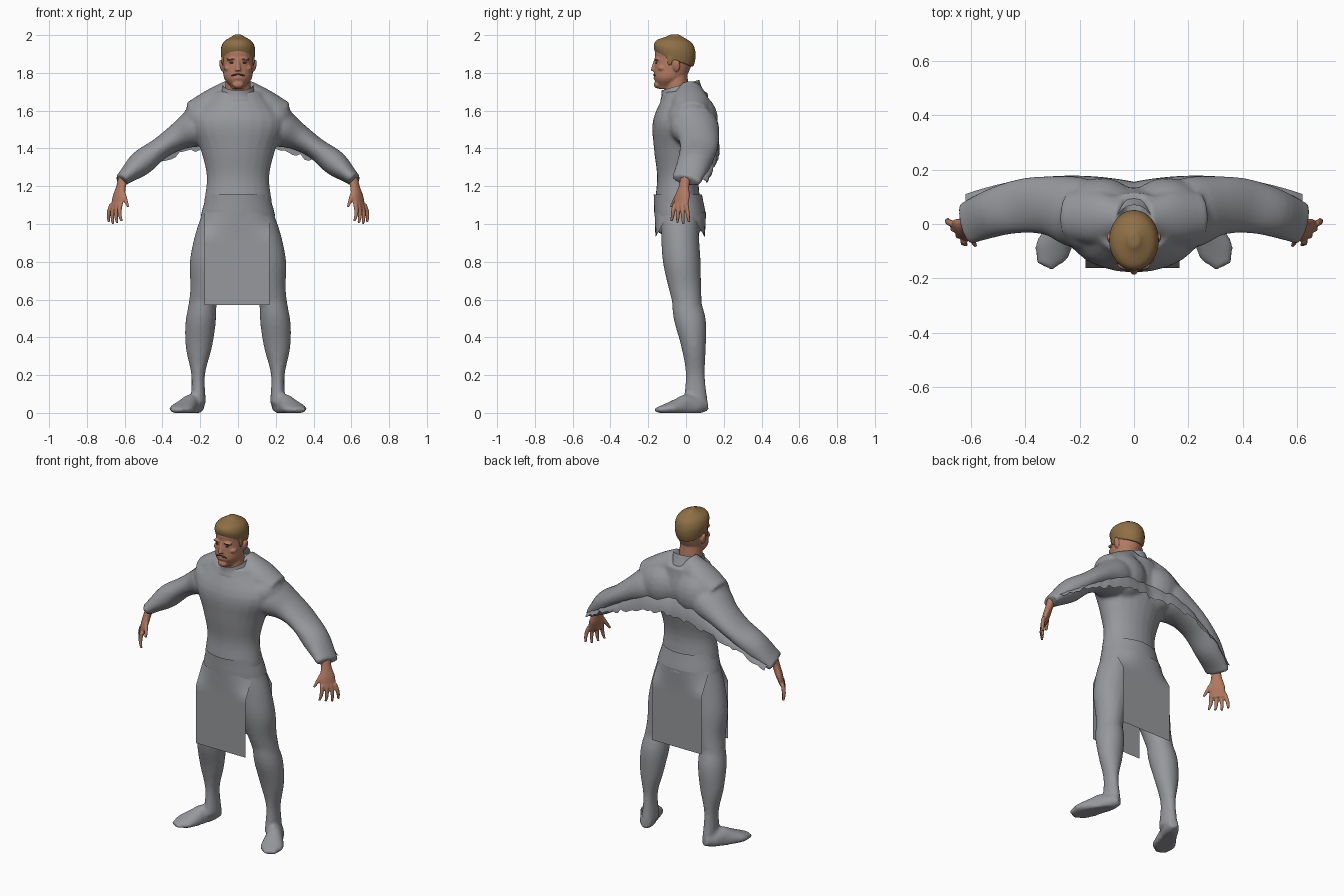
import bpy, bmesh, math, random
from mathutils import Vector, Matrix

random.seed(4)
if "Cube" in bpy.data.objects:
    bpy.data.objects.remove(bpy.data.objects["Cube"])
ACROSS, DEPTH, UP = Vector((1, 0, 0)), Vector((0, 1, 0)), Vector((0, 0, 1))
SIDES = {"left": 1, "right": -1}


def material(name, *rgb):
    mat = bpy.data.materials.new(name)
    mat.use_nodes = True
    mat.diffuse_color = (*rgb, 1)
    mat.node_tree.nodes["Principled BSDF"].inputs["Base Color"].default_value = (*rgb, 1)
    return mat


GREY = material("grey cloth", .31, .315, .335)
SKIN = material("tanned skin", .46, .2, .125)
HAIR = material("sandy hair", .27, .16, .06)
DARK = material("dark brown", .09, .04, .025)


def smooth_value(values, t):
    # Smooth curve through evenly spaced values
    last = len(values) - 1
    i = min(int(t * last), last - 1)
    before, start, end, after = (values[max(0, min(last, i + k))] for k in (-1, 0, 1, 2))
    f = t * last - i
    cubic = 3 * (start - end) + after - before
    square = 2 * before - 5 * start + 4 * end - after
    return start + f * (end - before + f * (square + f * cubic)) / 2


def loft(bm, start, end, radii, bow=(0, 0, 0), side=ACROSS, level=False,
         tilt=0, caps=True, flip=1, segments=24):
    # Elliptical limb from start to end; bow bends the middle, tilt fades out to the end
    start, end, bow = (Vector((flip * p[0], p[1], p[2])) for p in (start, end, bow))
    wide, deep = zip(*radii)
    steps = 4 * (len(radii) - 1)
    rings = []
    for i in range(steps + 1):
        t = i / steps
        centre = start.lerp(end, t) + bow * math.sin(math.pi * t)
        along = UP if level else (end - start + bow * math.pi * math.cos(math.pi * t)).normalized()
        u = (side - along * side.dot(along)).normalized()
        v = along.cross(u)
        ring = []
        for k in range(segments):
            angle = math.tau * k / segments
            p = (centre + u * smooth_value(wide, t) * math.cos(angle)
                 + v * smooth_value(deep, t) * math.sin(angle))
            p.z = max(0, p.z + tilt * (1 - t) * (p.y - centre.y))
            ring.append(bm.verts.new(p))
        rings.append(ring)
    for low, high in zip(rings, rings[1:]):
        for k in range(segments):
            bm.faces.new((low[k - 1], low[k], high[k], high[k - 1]))
    if caps:
        bm.faces.new(rings[0])
        bm.faces.new(rings[-1])


def ball(bm, centre, radii, roll=0):
    place = Matrix.Translation(centre) @ Matrix.Rotation(roll, 4, "Y") @ Matrix.Diagonal((*radii, 1))
    bmesh.ops.create_uvsphere(bm, u_segments=20, v_segments=12, radius=1, matrix=place)


def sheet(bm, columns, rows, point):
    grid = [[bm.verts.new(point(i / columns, j / rows)) for i in range(columns + 1)]
            for j in range(rows + 1)]
    for upper, lower in zip(grid, grid[1:]):
        for i in range(columns):
            bm.faces.new((upper[i], upper[i + 1], lower[i + 1], lower[i]))


def finish(bm, name, mat, voxel=0):
    # Turn the shells into an object, fused into one skin when a voxel size is given
    bmesh.ops.recalc_face_normals(bm, faces=bm.faces)
    for face in bm.faces:
        face.smooth = True
    mesh = bpy.data.meshes.new(name)
    bm.to_mesh(mesh)
    bm.free()
    mesh.materials.append(mat)
    obj = bpy.data.objects.new(name, mesh)
    bpy.context.collection.objects.link(obj)
    if voxel:
        fuse = obj.modifiers.new("fuse", "REMESH")
        fuse.mode, fuse.voxel_size, fuse.use_smooth_shade = "VOXEL", voxel, True
        relax = obj.modifiers.new("relax", "SMOOTH")
        relax.factor, relax.iterations = .5, 4


# Clothed body: torso, sleeves, legs and feet fused into one surface
bm = bmesh.new()
loft(bm, (0, -.04, .95), (0, 0, 1.7), bow=(0, -.02, 0), level=True,
     radii=[(.17, .11), (.18, .12), (.165, .11), (.2, .135), (.25, .155), (.14, .115)])
for flip in SIDES.values():
    # Shoulder, upper back, neck slope and buttock
    ball(bm, (.18 * flip, .02, 1.56), (.11, .12, .1))
    ball(bm, (.12 * flip, .05, 1.55), (.14, .12, .14))
    loft(bm, (.03, .02, 1.7), (.24, .03, 1.58), side=DEPTH, flip=flip,
         radii=[(.07, .07), (.1, .075), (.09, .07)])
    ball(bm, (.07 * flip, .025, 1.02), (.075, .075, .085))
    # Sleeve
    loft(bm, (.1, 0, 1.56), (.62, 0, 1.23), bow=(0, .07, .04), side=DEPTH, flip=flip,
         radii=[(.1, .1), (.13, .11), (.11, .075), (.1, .058), (.09, .067), (.08, .035)])
    # Thigh, shin and foot
    loft(bm, (.09, -.035, 1.1), (.2, .02, .5), bow=(0, -.015, 0), level=True, flip=flip,
         radii=[(.085, .1), (.108, .1), (.11, .1), (.08, .085), (.075, .07)])
    loft(bm, (.18, -.01, .65), (.21, .05, .05), bow=(.012, .02, 0), level=True, flip=flip,
         radii=[(.06, .07), (.08, .085), (.07, .065), (.036, .05), (.04, .065)])
    loft(bm, (.2, .11, .04), (.33, -.155, .015), flip=flip,
         radii=[(.03, .03), (.045, .05), (.048, .07), (.06, .05), (.065, .03), (.035, .015)])
finish(bm, "clothed_body", GREY, voxel=.011)

# Ragged back of the jacket, hanging from arm to arm
COLUMNS = 60
tears = [random.uniform(-.018, .01) for column in range(COLUMNS + 1)]


def jacket(u, v):
    x = (u - .5) * 1.24
    reach = abs(x)
    top = 1.57 - .75 * max(0, reach - .2)
    hem = 1.42 - .5 * reach ** 2 + tears[round(u * COLUMNS)]
    back = .155 + .2 * reach - .44 * reach ** 2
    return (x, back - .07 * (1 - v) ** 2, top + (hem - top) * v)


bm = bmesh.new()
sheet(bm, COLUMNS, 6, jacket)
finish(bm, "jacket_back", GREY)

# Standing collar, higher at the back
bm = bmesh.new()
loft(bm, (0, -.03, 1.735), (0, -.01, 1.65), level=True, tilt=.28, caps=False,
     radii=[(.08, .1), (.1, .11), (.15, .125)])
finish(bm, "collar", GREY)

# Waist wrap with a flat hanging panel in front and behind
bm = bmesh.new()
loft(bm, (0, -.043, 1.155), (0, -.03, 1.04), level=True, caps=False, segments=40,
     radii=[(.168, .128), (.197, .137)])
finish(bm, "waist_wrap", GREY)


def hang_panel(name, middle, edge, hem):
    def point(u, v):
        drop = .49 * v
        curve = middle + (edge - middle) * abs(2 * u - 1) ** 3
        flatten = min(1, drop / .13)
        return (.345 * u - .178, curve + (hem - curve) * flatten, 1.06 - drop)
    bm = bmesh.new()
    sheet(bm, 12, 15, point)
    finish(bm, name, GREY)


hang_panel("front_panel", middle=-.166, edge=-.09, hem=-.162)
hang_panel("back_panel", middle=.106, edge=.025, hem=.1)

# Hands turned half outward, with four fingers and a thumb
for label, flip in SIDES.items():
    bm = bmesh.new()
    knuckles = Vector((.6 * flip, .8, 0))
    loft(bm, (.605, 0, 1.26), (.645, -.03, 1.085), side=knuckles, flip=flip,
         radii=[(.03, .025), (.03, .022), (.046, .021), (.045, .014)])
    digit = [(.012, .012), (.011, .011), (.007, .007)]
    for finger in range(4):
        spread = finger - 1.5
        root = Vector((.645, -.03, 1.105)) + Vector((.6, .8, 0)) * .026 * spread
        tip = root + Vector((.005 + .007 * spread, .01 * spread, .01 * abs(spread - .3) - .108))
        loft(bm, root, tip, bow=(.008, 0, 0), side=DEPTH, flip=flip, radii=digit)
    loft(bm, (.61, -.035, 1.17), (.582, -.08, 1.09), side=DEPTH, flip=flip, radii=digit)
    finish(bm, label + "_hand", SKIN, voxel=.0045)

# Head with neck, nose, chin, ears, brow and cheeks
bm = bmesh.new()
loft(bm, (0, -.04, 1.6), (0, -.055, 1.82), level=True, radii=[(.07, .065), (.066, .06)])
loft(bm, (0, -.11, 1.715), (0, -.065, 1.98), bow=(0, .02, 0), level=True,
     radii=[(.03, .035), (.072, .08), (.08, .095), (.083, .1), (.08, .1), (.04, .05)])
loft(bm, (0, -.156, 1.875), (0, -.172, 1.81), level=True, radii=[(.009, .012), (.016, .016)])
ball(bm, (0, -.152, 1.738), (.03, .018, .02))
ball(bm, (0, -.16, 1.772), (.025, .012, .008))
for flip in SIDES.values():
    ball(bm, (.087 * flip, -.05, 1.838), (.011, .02, .033), roll=.2 * flip)
    ball(bm, (.03 * flip, -.152, 1.874), (.032, .016, .009), roll=.1 * flip)
    ball(bm, (.05 * flip, -.125, 1.825), (.025, .025, .018))
finish(bm, "head", SKIN, voxel=.0045)

# Short hair with a hairline dropping to the back
bm = bmesh.new()
loft(bm, (0, -.06, 1.865), (0, -.06, 2.003), level=True, tilt=-.35,
     radii=[(.086, .1), (.091, .11), (.09, .11), (.072, .09), (.02, .025)])
for flip in SIDES.values():
    ball(bm, (.08 * flip, -.085, 1.865), (.008, .016, .03))
finish(bm, "hair", HAIR, voxel=.006)

# Eyes, eyebrows and moustache
bm = bmesh.new()
for flip in SIDES.values():
    ball(bm, (.032 * flip, -.157, 1.853), (.012, .005, .004))
    ball(bm, (.033 * flip, -.163, 1.873), (.018, .005, .003), roll=.1 * flip)
    ball(bm, (.016 * flip, -.166, 1.79), (.021, .008, .004), roll=.25 * flip)
finish(bm, "eyes_brows_and_moustache", DARK)
